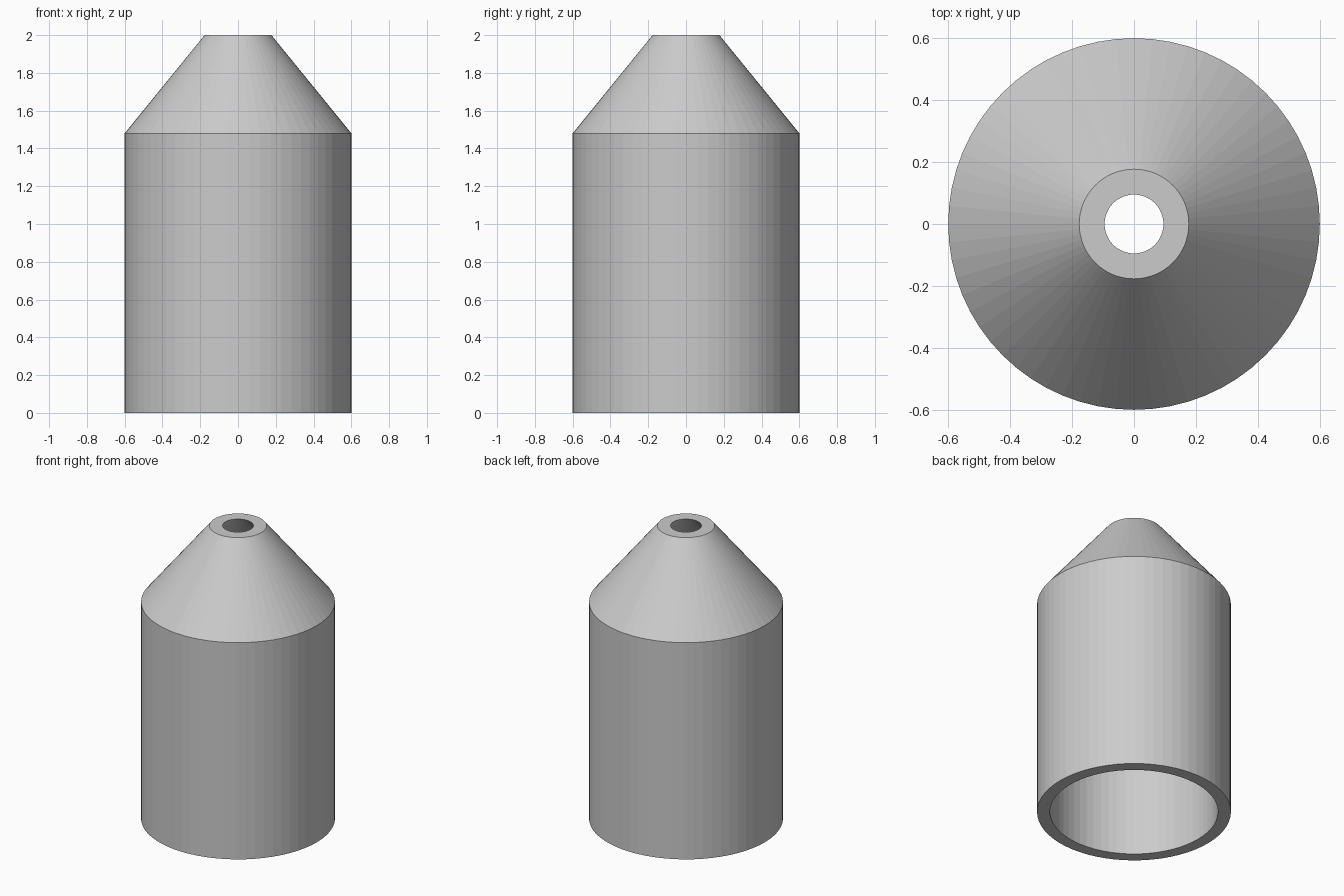
import bpy, bmesh, math

if "Cube" in bpy.data.objects:
    bpy.data.objects.remove(bpy.data.objects["Cube"])

SEGMENTS = 64

grey = bpy.data.materials.new("plain grey")
grey.diffuse_color = (0.6, 0.6, 0.6, 1)
grey.use_nodes = True
grey.node_tree.nodes["Principled BSDF"].inputs["Base Color"].default_value = grey.diffuse_color

# Closed wall profile (radius, height): outer side, then inner side back down
profile = [(0.60, 0), (0.60, 1.48), (0.177, 2), (0.095, 2), (0.52, 1.48), (0.52, 0)]

# Hollow nozzle: revolve the profile around z
bm = bmesh.new()
rings = []
for r, z in profile:
    angles = [2 * math.pi * i / SEGMENTS for i in range(SEGMENTS)]
    rings.append([bm.verts.new((r * math.cos(a), r * math.sin(a), z)) for a in angles])
for k, ring in enumerate(rings):
    upper = rings[(k + 1) % len(rings)]
    for i in range(SEGMENTS):
        j = (i + 1) % SEGMENTS
        bm.faces.new((ring[i], ring[j], upper[j], upper[i]))
bmesh.ops.recalc_face_normals(bm, faces=bm.faces[:])

mesh = bpy.data.meshes.new("hollow_nozzle")
bm.to_mesh(mesh)
bm.free()
mesh.materials.append(grey)
nozzle = bpy.data.objects.new("hollow_nozzle", mesh)
bpy.context.collection.objects.link(nozzle)
